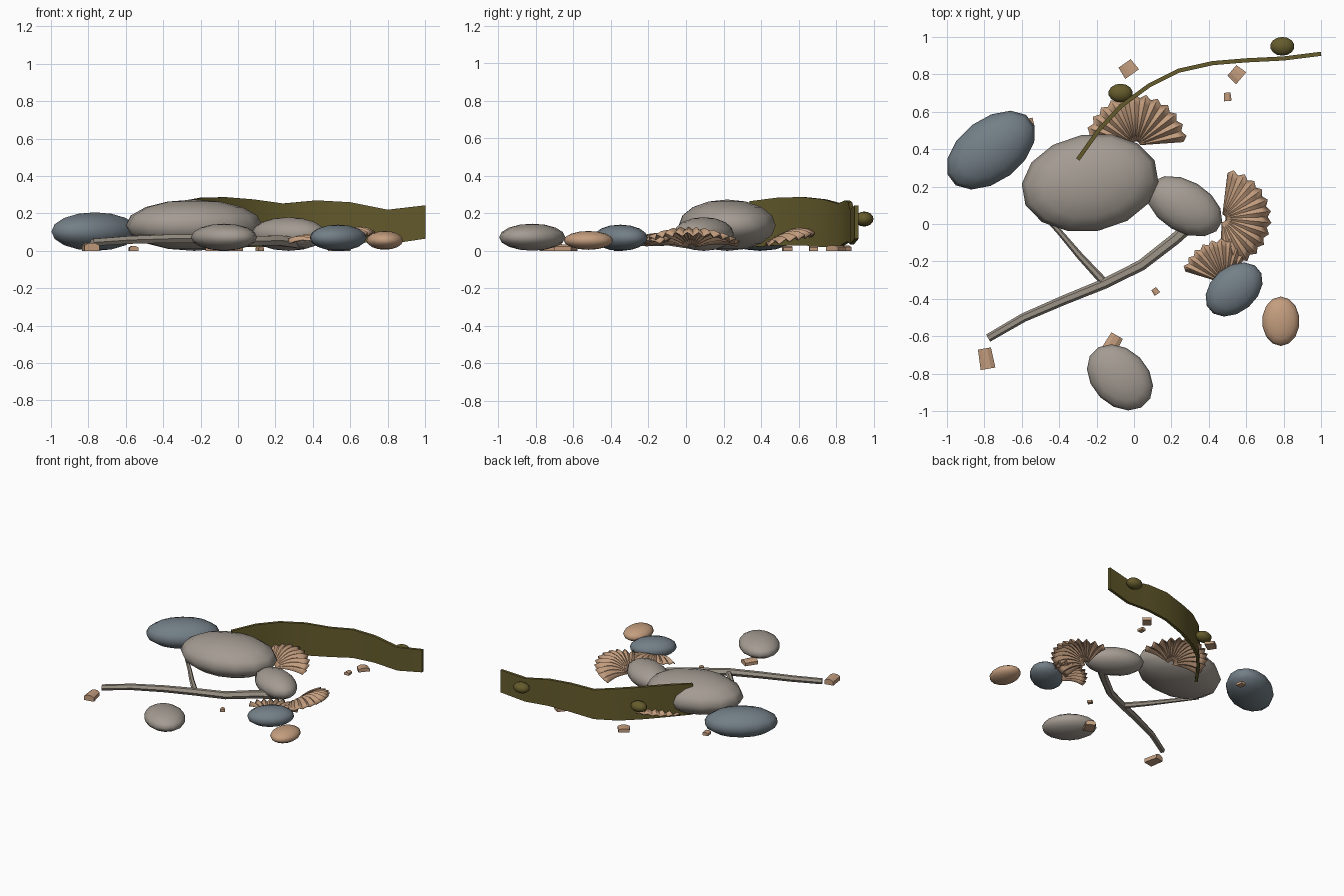
import bpy, bmesh, math
from mathutils import Vector, Matrix

cube = bpy.data.objects.get("Cube")
if cube:
    bpy.data.objects.remove(cube, do_unlink=True)


def material(name, rgb):
    m = bpy.data.materials.new(name)
    m.use_nodes = True
    m.diffuse_color = (*rgb, 1)
    m.node_tree.nodes["Principled BSDF"].inputs["Base Color"].default_value = (*rgb, 1)
    return m


GREY = material("warm grey stone", (0.37, 0.33, 0.29))
BLUE = material("blue grey stone", (0.17, 0.21, 0.24))
TAN = material("tan shell", (0.55, 0.34, 0.21))
WEED = material("olive seaweed", (0.13, 0.105, 0.025))
WOOD = material("grey driftwood", (0.33, 0.29, 0.24))


def finish(bm, name, mat, angle=35):
    bmesh.ops.recalc_face_normals(bm, faces=bm.faces)
    mesh = bpy.data.meshes.new(name)
    bm.to_mesh(mesh)
    bm.free()
    mesh.materials.append(mat)
    ob = bpy.data.objects.new(name, mesh)
    bpy.context.collection.objects.link(ob)
    bpy.ops.object.select_all(action='DESELECT')
    ob.select_set(True)
    bpy.context.view_layer.objects.active = ob
    bpy.ops.object.shade_smooth_by_angle(angle=math.radians(angle))
    return ob


def ellipsoid(name, mat, centre, radii, turn=0):
    bm = bmesh.new()
    bmesh.ops.create_uvsphere(bm, u_segments=14, v_segments=8, radius=1)
    move = Matrix.Translation(centre) @ Matrix.Rotation(math.radians(turn), 4, 'Z')
    bm.transform(move @ Matrix.Diagonal((*radii, 1)))
    return finish(bm, name, mat, 60)


def loft(name, mat, rings, angle=35):
    bm = bmesh.new()
    loops = [[bm.verts.new(p) for p in ring] for ring in rings]
    n = len(loops[0])
    for a, b in zip(loops, loops[1:]):
        for i in range(n):
            j = (i + 1) % n
            bm.faces.new((a[i], a[j], b[j], b[i]))
    bm.faces.new(loops[0])
    bm.faces.new(loops[-1])
    return finish(bm, name, mat, angle)


def side_vectors(path):
    # horizontal vector across the path at each point
    for i in range(len(path)):
        d = path[min(i + 1, len(path) - 1)] - path[max(i - 1, 0)]
        yield Vector((-d.y, d.x, 0)).normalized()


# Rounded stones
ellipsoid("large_stone", GREY, (-0.235, 0.22, 0.137), (0.37, 0.26, 0.137), 10)
ellipsoid("middle_stone", GREY, (0.27, 0.095, 0.09), (0.22, 0.138, 0.09), -30)
ellipsoid("front_stone", GREY, (-0.075, -0.82, 0.073), (0.2, 0.15, 0.072), -45)
ellipsoid("large_blue_stone", BLUE, (-0.765, 0.395, 0.103), (0.27, 0.168, 0.103), 37)
ellipsoid("small_blue_stone", BLUE, (0.535, -0.35, 0.07), (0.172, 0.122, 0.07), 40)
ellipsoid("tan_stone", TAN, (0.785, -0.52, 0.056), (0.1, 0.132, 0.05))

# Upright seaweed ribbon: x, y, bottom, top
weed = [(-0.3, 0.345, 0.02, 0.265), (-0.19, 0.5, 0.03, 0.285), (-0.07, 0.63, 0.03, 0.287),
        (0.08, 0.74, 0.02, 0.275), (0.24, 0.82, 0.02, 0.253), (0.42, 0.86, 0.045, 0.27),
        (0.6, 0.875, 0.05, 0.26), (0.8, 0.885, 0.035, 0.22), (1.0, 0.91, 0.065, 0.243)]
path = [Vector((x, y, 0)) for x, y, lo, hi in weed]
rings = []
for p, s, (x, y, lo, hi) in zip(path, side_vectors(path), weed):
    rings.append([p + s * k * 0.011 + Vector((0, 0, z))
                  for k, z in ((-1, lo), (1, lo), (1, hi), (-1, hi))])
loft("seaweed_ribbon", WEED, rings)
for i, c in enumerate([(-0.072, 0.7, 0.155), (0.793, 0.95, 0.17)]):
    ellipsoid(f"seaweed_bulb_{i + 1}", WEED, c, (0.065, 0.05, 0.04))


# Driftwood stick and its branch
def stick(name, points, start, end):
    path = [Vector(p) for p in points]
    rings = []
    for i, (p, s) in enumerate(zip(path, side_vectors(path))):
        r = start + (end - start) * i / (len(path) - 1)
        rings.append([p + s * r * math.cos(a) + Vector((0, 0, r * math.sin(a)))
                      for a in (k * math.tau / 6 for k in range(6))])
    loft(name, WOOD, rings, 25)


stick("driftwood", [(-0.78, -0.61, 0.045), (-0.59, -0.5, 0.058), (-0.37, -0.405, 0.065),
                    (-0.16, -0.32, 0.065), (0.04, -0.22, 0.052), (0.22, -0.08, 0.055),
                    (0.34, 0.03, 0.04)], 0.022, 0.033)
stick("driftwood_branch", [(-0.17, -0.3, 0.06), (-0.29, -0.17, 0.065),
                           (-0.4, -0.04, 0.07), (-0.53, 0.1, 0.08)], 0.022, 0.012)


# Ribbed fan shells
def shell(name, apex, direction, radius, height, spread=88, ribs=13):
    bm = bmesh.new()
    rows, cols = 6, ribs * 2
    grid = []
    for r in range(rows + 1):
        t = 0.08 + 0.92 * r / rows
        row = []
        for c in range(cols + 1):
            a = math.radians(spread) * (2 * c / cols - 1)
            ridge = 1 if c % 2 else -1
            reach = radius * t * (1 + 0.04 * ridge * t)
            z = 0.018 + height * math.sin(2.35 * t) * math.cos(0.85 * a) + 0.011 * ridge * t
            turn = a + math.radians(direction)
            row.append(bm.verts.new((apex[0] + reach * math.cos(turn),
                                     apex[1] + reach * math.sin(turn), max(z, 0.004))))
        grid.append(row)
    for a, b in zip(grid, grid[1:]):
        for c in range(cols):
            bm.faces.new((a[c], a[c + 1], b[c + 1], b[c]))
    ob = finish(bm, name, TAN, 30)
    solid = ob.modifiers.new("thickness", 'SOLIDIFY')
    solid.thickness = 0.006


shell("back_shell", (0.01, 0.42), 92, 0.265, 0.1)
shell("side_shell", (0.47, 0.03), -5, 0.255, 0.105)
shell("front_shell", (0.49, -0.32), 108, 0.235, 0.07, 55, 9)


# Small arched shell fragments: x, y, length, width, height, turn
fragments = [(-0.03, 0.83, 0.09, 0.07, 0.03, 35), (0.548, 0.8, 0.085, 0.065, 0.03, 50),
             (0.5, 0.68, 0.04, 0.045, 0.025, 5), (-0.56, 0.54, 0.05, 0.05, 0.025, 10),
             (-0.79, -0.72, 0.08, 0.11, 0.043, 10), (-0.115, -0.64, 0.08, 0.1, 0.035, -30),
             (0.115, -0.36, 0.035, 0.035, 0.022, 35)]
for i, (x, y, length, width, h, turn) in enumerate(fragments):
    place = Matrix.Translation((x, y, 0)) @ Matrix.Rotation(math.radians(turn), 4, 'Z')
    outline = [(-0.5, 0), (0.5, 0), (0.5, 0.7), (0.2, 1), (-0.2, 1), (-0.5, 0.7)]
    rings = [[place @ Vector((u * length * s, k * width / 2, v * h)) for u, v in outline]
             for k, s in ((-1, 1), (1, 0.88))]
    loft(f"shell_fragment_{i + 1}", TAN, rings, 20)
